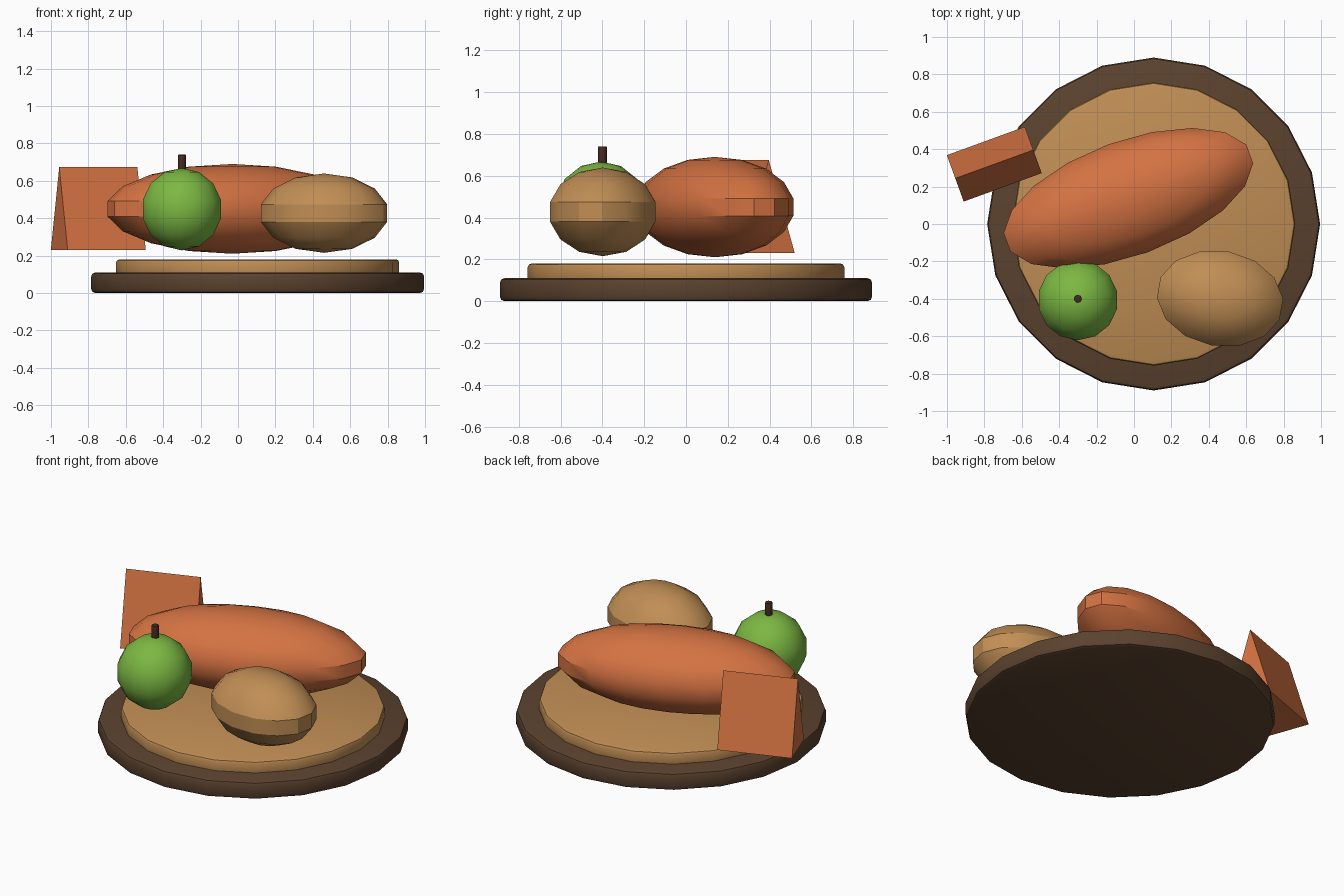
import bpy
import math

if "Cube" in bpy.data.objects:
    bpy.data.objects.remove(bpy.data.objects["Cube"])


def material(name, rgb):
    m = bpy.data.materials.new(name)
    m.diffuse_color = (*rgb, 1.0)
    m.use_nodes = True
    m.node_tree.nodes["Principled BSDF"].inputs["Base Color"].default_value = m.diffuse_color
    return m


ORANGE = material("orange", (0.66, 0.17, 0.055))
TAN = material("tan", (0.53, 0.27, 0.09))
GREEN = material("green", (0.20, 0.48, 0.055))
DARK_WOOD = material("dark_wood", (0.105, 0.055, 0.028))
STEM = material("stem_brown", (0.06, 0.024, 0.015))


def finish(name, mat, smooth=True):
    ob = bpy.context.object
    ob.name = name
    ob.data.materials.append(mat)
    if smooth:
        bpy.ops.object.shade_smooth_by_angle(angle=math.radians(30))
    return ob


def disc(name, mat, sides, radius, z0, z1, centre, bevel):
    """Upright cylinder with rounded rims."""
    bpy.ops.mesh.primitive_cylinder_add(
        vertices=sides, radius=radius, depth=z1 - z0,
        location=(centre[0], centre[1], (z0 + z1) / 2))
    if bevel:
        mod = bpy.context.object.modifiers.new("rim", 'BEVEL')
        mod.width = bevel
        mod.segments = 2
        mod.limit_method = 'ANGLE'
        mod.angle_limit = math.radians(40)
        bpy.ops.object.modifier_apply(modifier="rim")
    return finish(name, mat)


def ellipsoid(name, mat, segments, rings, centre, radii, turn=0.0):
    """Stretched ball turned around the vertical axis."""
    bpy.ops.mesh.primitive_uv_sphere_add(
        segments=segments, ring_count=rings, radius=1.0, location=centre,
        rotation=(0, 0, math.radians(turn)))
    bpy.context.object.scale = radii
    bpy.ops.object.transform_apply(location=False, rotation=False, scale=True)
    return finish(name, mat)


# Round board: dark base and lighter raised top
disc("board_base", DARK_WOOD, 20, 0.89, 0.0, 0.11, (0.105, 0), 0.022)
disc("board_top", TAN, 20, 0.757, 0.08, 0.18, (0.105, 0), 0.018)

# Root vegetables
ellipsoid("sweet_potato", ORANGE, 18, 9, (-0.03, 0.138, 0.45),
          (0.712, 0.312, 0.24), 20)
ellipsoid("potato", TAN, 14, 7, (0.46, -0.398, 0.427),
          (0.35, 0.262, 0.212), -10)

# Apple with its stem
ellipsoid("apple", GREEN, 14, 7, (-0.3, -0.407, 0.448), (0.22, 0.22, 0.22))
disc("apple_stem", STEM, 8, 0.022, 0.62, 0.74, (-0.3, -0.4), 0.004)

# Wedge: triangular prism lying on its base
L, W, Z0, Z1 = 0.222, 0.132, 0.23, 0.675
verts = [(x, y, z) for x in (-L, L)
         for y, z in ((-W, Z0), (W, Z0), (0, Z1))]
faces = [(0, 2, 1), (3, 4, 5), (0, 1, 4, 3), (1, 2, 5, 4), (2, 0, 3, 5)]
mesh = bpy.data.meshes.new("wedge_slice")
mesh.from_pydata(verts, [], faces)
wedge = bpy.data.objects.new("wedge_slice", mesh)
bpy.context.collection.objects.link(wedge)
wedge.location = (-0.747, 0.32, 0)
wedge.rotation_euler.z = math.radians(20)
mesh.materials.append(ORANGE)
